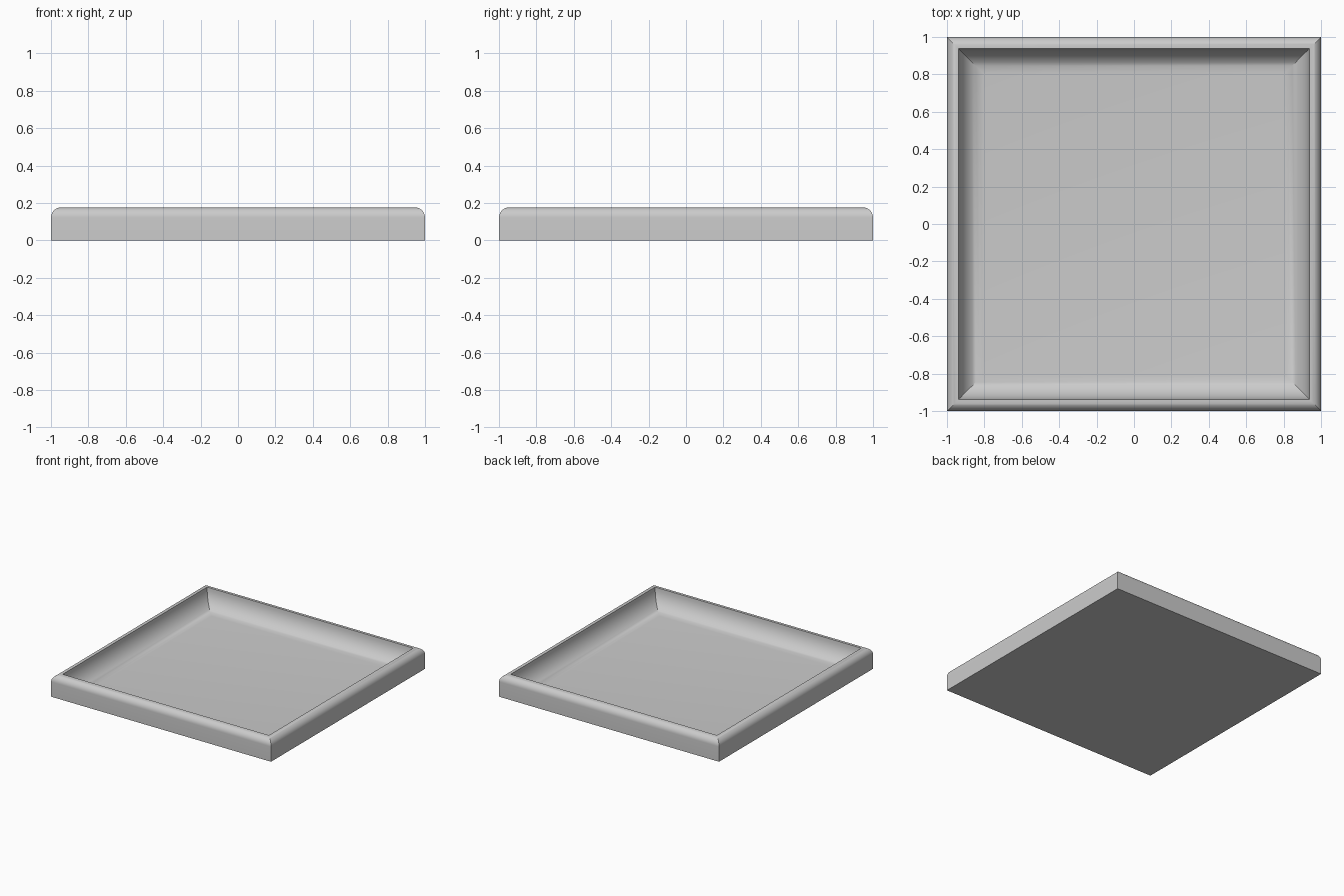
import bpy, bmesh, math

cube = bpy.data.objects.get("Cube")
if cube:
    bpy.data.objects.remove(cube, do_unlink=True)

grey = bpy.data.materials.new("plain grey")
grey.use_nodes = True
grey.diffuse_color = (0.6, 0.6, 0.6, 1)
grey.node_tree.nodes["Principled BSDF"].inputs["Base Color"].default_value = (0.6, 0.6, 0.6, 1)

HEIGHT, FLOOR = 0.177, 0.025
ROUND, RIM, INNER = 0.055, 0.937, 0.805
STEPS = 10


def arc(cx, cz, rx, rz, start, end):
    """Points (half width, height) along an elliptical arc, angles in degrees."""
    angles = [math.radians(start + (end - start) * i / STEPS) for i in range(STEPS + 1)]
    return [(cx + rx * math.cos(a), cz + rz * math.sin(a)) for a in angles]


# Cross-section: outer wall, rounded rim, hollow cove, floor edge
profile = [(1, 0)]
profile += arc(1 - ROUND, HEIGHT - ROUND, ROUND, ROUND, 0, 90)
profile += arc(INNER, HEIGHT, RIM - INNER, HEIGHT - FLOOR, 0, -90)

# Sweep the section round a square with mitred corners
bm = bmesh.new()
corners = [(-1, -1), (1, -1), (1, 1), (-1, 1)]
rings = [[bm.verts.new((sx * r, sy * r, z)) for sx, sy in corners] for r, z in profile]
for low, high in zip(rings, rings[1:]):
    for i in range(4):
        j = (i + 1) % 4
        bm.faces.new((low[i], low[j], high[j], high[i]))
bm.faces.new(rings[-1])
bm.faces.new(reversed(rings[0]))

mesh = bpy.data.meshes.new("tray")
bm.to_mesh(mesh)
bm.free()
mesh.materials.append(grey)
tray = bpy.data.objects.new("tray", mesh)
bpy.context.collection.objects.link(tray)

# Smooth along the curves, sharp at mitres and rim
bpy.ops.object.select_all(action="DESELECT")
tray.select_set(True)
bpy.context.view_layer.objects.active = tray
bpy.ops.object.shade_smooth_by_angle(angle=math.radians(25))
